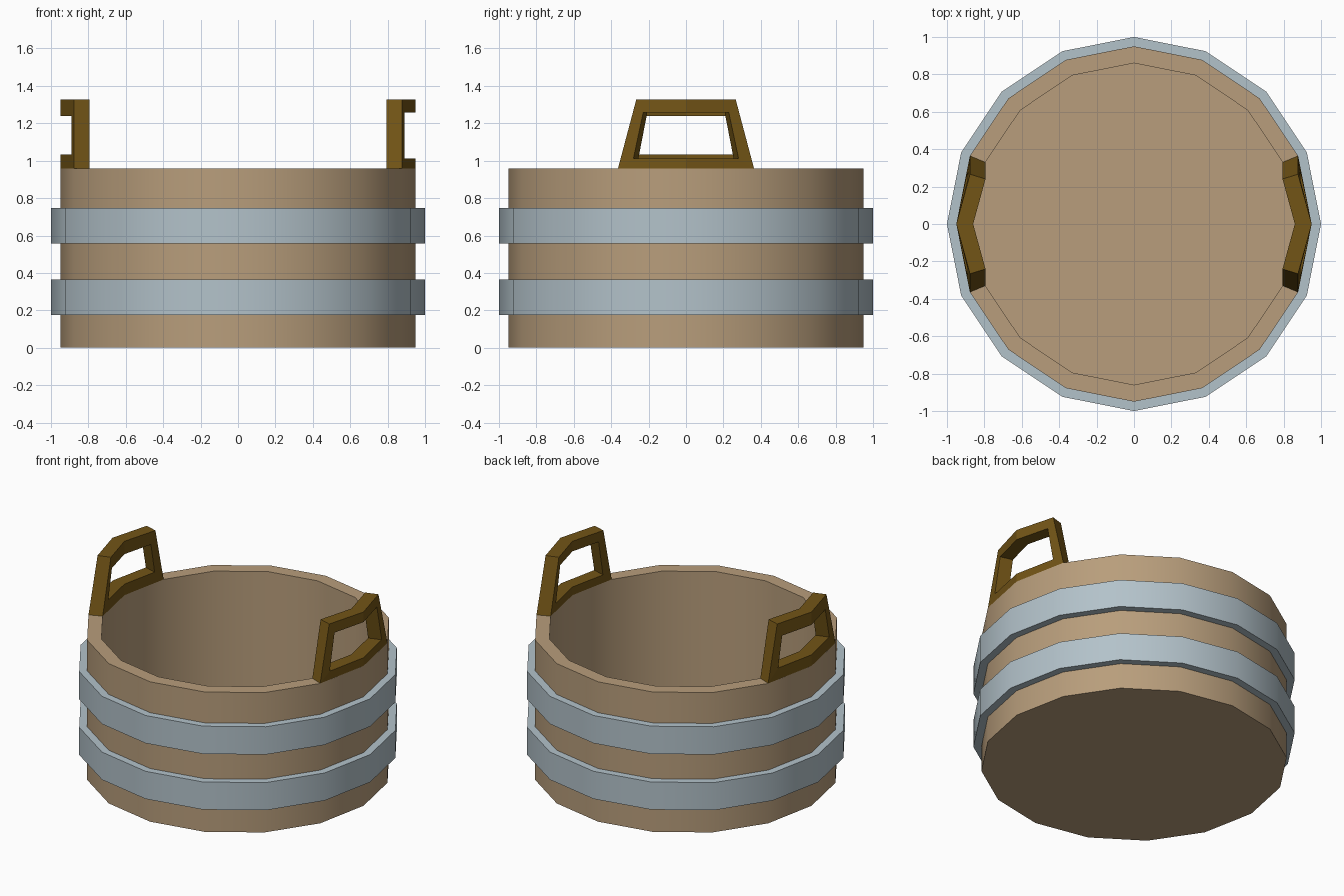
import bpy, bmesh, math

if "Cube" in bpy.data.objects:
    bpy.data.objects.remove(bpy.data.objects["Cube"])

SIDES = 16
R_OUT, R_IN = 0.95, 0.86
RIM_Z, TOP_Z = 0.957, 1.326


def material(name, rgb):
    m = bpy.data.materials.new(name)
    m.diffuse_color = (*rgb, 1)
    m.use_nodes = True
    m.node_tree.nodes["Principled BSDF"].inputs["Base Color"].default_value = m.diffuse_color
    return m


def finish(name, bm, mat, smooth):
    mesh = bpy.data.meshes.new(name)
    bm.to_mesh(mesh)
    bm.free()
    ob = bpy.data.objects.new(name, mesh)
    bpy.context.collection.objects.link(ob)
    mesh.materials.append(mat)
    if smooth:
        bpy.ops.object.select_all(action='DESELECT')
        ob.select_set(True)
        bpy.context.view_layer.objects.active = ob
        bpy.ops.object.shade_smooth_by_angle(angle=math.radians(30))
    return ob


def revolve(name, profile, mat, caps=False):
    """Spin an (r, z) profile into a 16-sided shell."""
    bm = bmesh.new()
    rings = []
    for r, z in profile:
        rings.append([bm.verts.new((r * math.cos(math.tau * i / SIDES),
                                    r * math.sin(math.tau * i / SIDES), z))
                      for i in range(SIDES)])
    for a, b in zip(rings, rings[1:]):
        for i in range(SIDES):
            j = (i + 1) % SIDES
            bm.faces.new((a[i], a[j], b[j], b[i]))
    if caps:
        bm.faces.new(rings[0][::-1])
        bm.faces.new(rings[-1])
    return finish(name, bm, mat, True)


def handle(name, side, hole_z0, hole_z1, mat):
    """Tapered frame bent along two rim segments, with a window through it."""
    bm = bmesh.new()

    def half_width(z):
        return 0.364 + (0.266 - 0.364) * (z - RIM_Z) / (TOP_Z - RIM_Z)

    def loop(z0, z1, reach, scale):
        pts = [(-reach, z0), (0, z0), (reach, z0), (reach, z1), (0, z1), (-reach, z1)]
        return [bm.verts.new((side * scale * (R_OUT - 0.073 * abs(t)),
                              scale * t * half_width(z), z)) for t, z in pts]

    inner = R_IN / R_OUT
    of, hf = loop(RIM_Z, TOP_Z, 1, 1), loop(hole_z0, hole_z1, 0.805, 1)
    ob, hb = loop(RIM_Z, TOP_Z, 1, inner), loop(hole_z0, hole_z1, 0.805, inner)
    for a, b in ((of, hf), (hf, hb), (hb, ob), (ob, of)):
        for i in range(6):
            j = (i + 1) % 6
            bm.faces.new((a[i], a[j], b[j], b[i]))
    bmesh.ops.recalc_face_normals(bm, faces=bm.faces)
    return finish(name, bm, mat, False)


wood = material("wood", (0.48, 0.34, 0.20))
metal = material("metal", (0.45, 0.54, 0.59))
dark_wood = material("dark_wood", (0.17, 0.09, 0.008))

# Hollow tub
revolve("tub", [(R_OUT, 0), (R_OUT, RIM_Z), (R_IN, RIM_Z), (R_IN, 0.09)], wood, caps=True)

# Hoops around the tub
for name, z0, z1 in (("lower_hoop", 0.175, 0.364), ("upper_hoop", 0.556, 0.746)):
    revolve(name, [(R_OUT, z0), (1, z0), (1, z1), (R_OUT, z1)], metal)

# Handles on the rim
handle("right_handle", 1, 1.013, 1.257, dark_wood)
handle("left_handle", -1, 1.033, 1.238, dark_wood)
